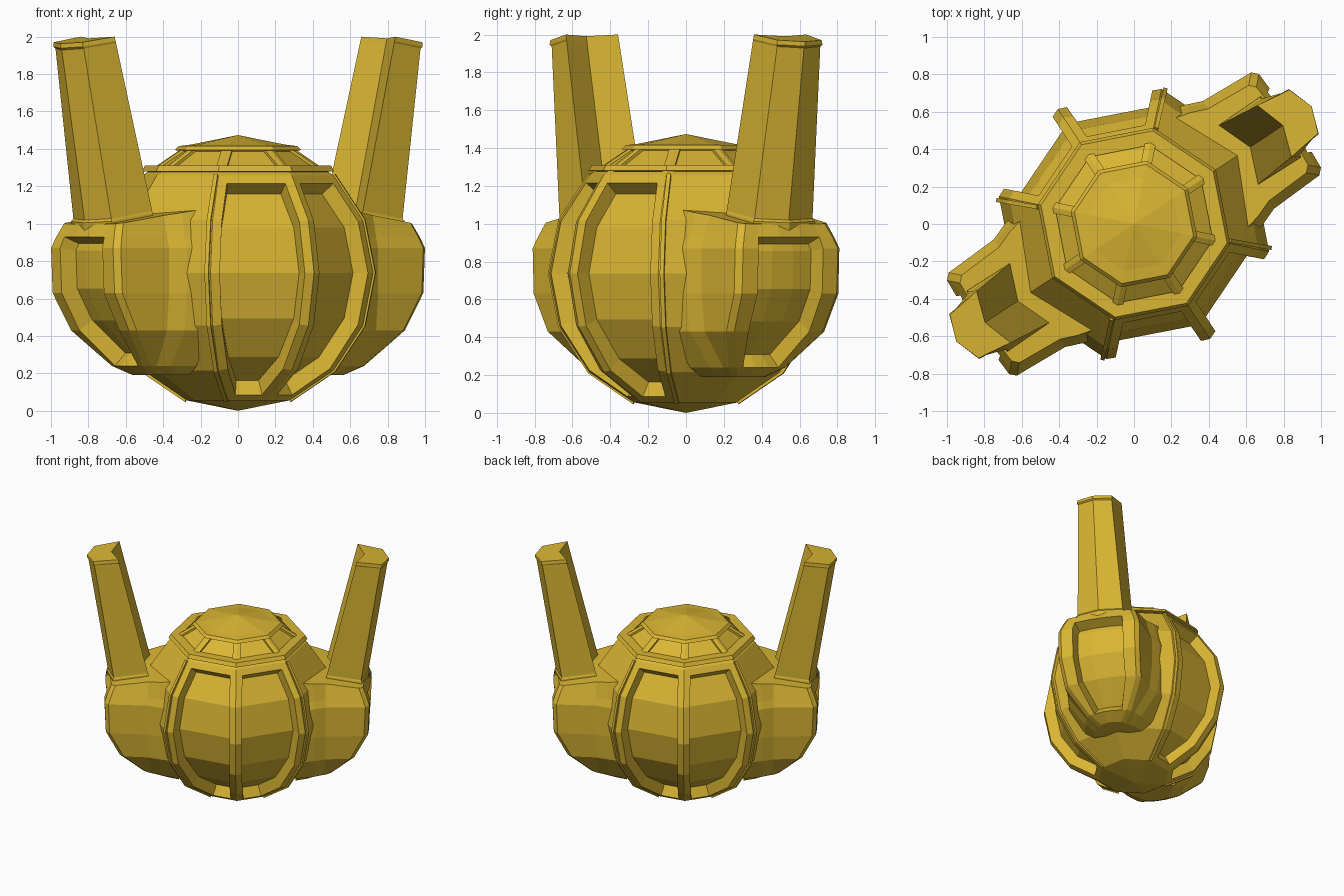
import bpy, bmesh, math
from mathutils import Matrix

if "Cube" in bpy.data.objects:
    bpy.data.objects.remove(bpy.data.objects["Cube"])

AXIS = math.radians(33.5)      # direction of the pods seen from above
R = 0.737                      # body radius
STEP = math.pi / 4

gold = bpy.data.materials.new("gold")
gold.use_nodes = True
gold.diffuse_color = (0.70, 0.465, 0.033, 1)
gold.node_tree.nodes["Principled BSDF"].inputs["Base Color"].default_value = gold.diffuse_color


def finish(name, bm, turn=AXIS):
    bmesh.ops.recalc_face_normals(bm, faces=bm.faces[:])
    bm.transform(Matrix.Rotation(turn, 4, 'Z'))
    me = bpy.data.meshes.new(name)
    bm.to_mesh(me)
    bm.free()
    me.materials.append(gold)
    ob = bpy.data.objects.new(name, me)
    bpy.context.collection.objects.link(ob)


def loft(bm, rings, cap=True):
    """Join closed rings of points; returns the vertices and faces by row."""
    vs = [[bm.verts.new(p) for p in ring] for ring in rings]
    n = len(vs[0])
    rows = [[bm.faces.new((a[i], a[(i + 1) % n], b[(i + 1) % n], b[i])) for i in range(n)]
            for a, b in zip(vs, vs[1:])]
    if cap:
        bm.faces.new(vs[0][::-1])
        bm.faces.new(vs[-1])
    return vs, rows


def sink(bm, faces, frame, wall, depth):
    """Leave a flush frame around the faces, then sink them behind steep walls."""
    for thickness, d in ((frame, 0), (wall, -depth)):
        bmesh.ops.inset_region(bm, faces=faces, thickness=thickness, depth=d,
                               use_even_offset=True, use_boundary=True)


def octagon(r, z):
    return [(r * math.cos(k * STEP), r * math.sin(k * STEP), z) for k in range(8)]


# Body: eight-sided ball with recessed side panels and shallow upper panels
bm = bmesh.new()
lats = [math.radians(-67.5 + 22.5 * j) for j in range(7)]
vs, rows = loft(bm, [octagon(R * math.cos(t), R + R * math.sin(t)) for t in lats], cap=False)
for ring, z in ((vs[0], 0.0), (vs[-1], 2 * R)):
    tip = bm.verts.new((0, 0, z))
    for k in range(8):
        bm.faces.new((ring[k], ring[(k + 1) % 8], tip))
bmesh.ops.recalc_face_normals(bm, faces=bm.faces[:])
for k in (1, 2, 5, 6):
    sink(bm, [rows[j][k] for j in range(5)], 0.05, 0.015, 0.085)
for k in range(8):
    sink(bm, [rows[5][k]], 0.03, 0.002, 0.015)
finish("body", bm)

# Raised rims around the top of the body
for name, prof in (("lower_rim", [(0.45, 1.275), (0.525, 1.28), (0.508, 1.31), (0.43, 1.31)]),
                   ("upper_rim", [(0.24, 1.39), (0.345, 1.393), (0.325, 1.415), (0.24, 1.425)])):
    bm = bmesh.new()
    loft(bm, [octagon(r, z) for r, z in prof + prof[:1]], cap=False)
    bmesh.ops.remove_doubles(bm, verts=bm.verts[:], dist=1e-5)
    finish(name, bm)

# Thin raised strips along the four ribs beside the pods
for i, deg in enumerate((-43.4, 43.4, 136.6, 223.4)):
    a = math.radians(deg)
    bm = bmesh.new()
    rings = []
    for t in lats[:6]:
        ring = []
        for r, w in ((R - 0.04, -0.011), (R + 0.01, -0.011), (R + 0.01, 0.011), (R - 0.04, 0.011)):
            d = r * math.cos(t)
            ring.append((d * math.cos(a) - w * math.sin(a), d * math.sin(a) + w * math.cos(a),
                         R + r * math.sin(t)))
        rings.append(ring)
    loft(bm, rings)
    finish(f"rib_strip_{i + 1}", bm)

# Pod rows: height, reach along the axis, half width
POD = [(0.19, 0.62, 0.11), (0.24, 0.71, 0.18), (0.43, 0.885, 0.31), (0.63, 0.99, 0.33),
       (0.87, 1.0, 0.33), (0.93, 0.98, 0.31), (1.0, 0.95, 0.28)]


def pod_row(z, f, w):
    half = [(0.44, w + 0.085), (min(0.58, f - 0.1), w + 0.05), (min(0.67, f - 0.06), w + 0.015),
            (f - 0.03, w), (f, w - 0.03), (f + 0.005, 0.62 * w), (f + 0.02, 0.22 * w)]
    pts = half + [(a, -p) for a, p in half[::-1]]
    rise = 0.16 if z > 0.95 else 0.0
    return [(a, p, z + rise * (f - a)) for a, p in pts]


def build_pod(name, turn):
    bm = bmesh.new()
    vs, rows = loft(bm, [pod_row(*r) for r in POD], cap=False)
    n = len(vs[0])
    for ring in (vs[0], vs[-1]):
        for i in range(n // 2 - 1):
            bm.faces.new((ring[i], ring[i + 1], ring[n - 2 - i], ring[n - 1 - i]))
    bmesh.ops.recalc_face_normals(bm, faces=bm.faces[:])
    # Recessed front window
    window = [rows[j][i] for j in range(1, 5) for i in (5, 6, 7)]
    bmesh.ops.inset_region(bm, faces=window, thickness=0.008, depth=-0.09,
                           use_even_offset=True, use_boundary=True)
    finish(name, bm, turn)


# Horn cross-sections (reach, sideways): outer ridge and inner notch
BASE = [(0.67, 0.19), (0.93, 0.185), (0.98, 0), (0.93, -0.185), (0.67, -0.19), (0.745, 0)]
TOP = [(0.9, 0.165), (1.085, 0.135), (1.135, 0), (1.085, -0.135), (0.9, -0.165), (0.955, 0)]


def horn_ring(t, grow):
    ring = []
    for i, (b, c) in enumerate(zip(BASE, TOP)):
        a = b[0] + (c[0] - b[0]) * t + (grow if i in (1, 2, 3) else 0)
        p = b[1] + (c[1] - b[1]) * t
        p += math.copysign(grow, p) if i in (1, 3) else 0
        lo = 1.0 + 0.16 * (0.95 - b[0])
        hi = 2.0 - 0.16 * max(0, c[0] - 0.9)
        ring.append((a, p, lo + (hi - lo) * t))
    return ring


def build_horn(name, turn):
    bm = bmesh.new()
    loft(bm, [horn_ring(t, g) for t, g in
              ((-0.05, 0.01), (0.01, 0.01), (0.025, 0), (0.965, 0), (0.975, 0.008), (1, 0.004))])
    finish(name, bm, turn)


for side, turn in (("left", AXIS), ("right", AXIS + math.pi)):
    build_pod(f"{side}_pod", turn)
    build_horn(f"{side}_horn", turn)
